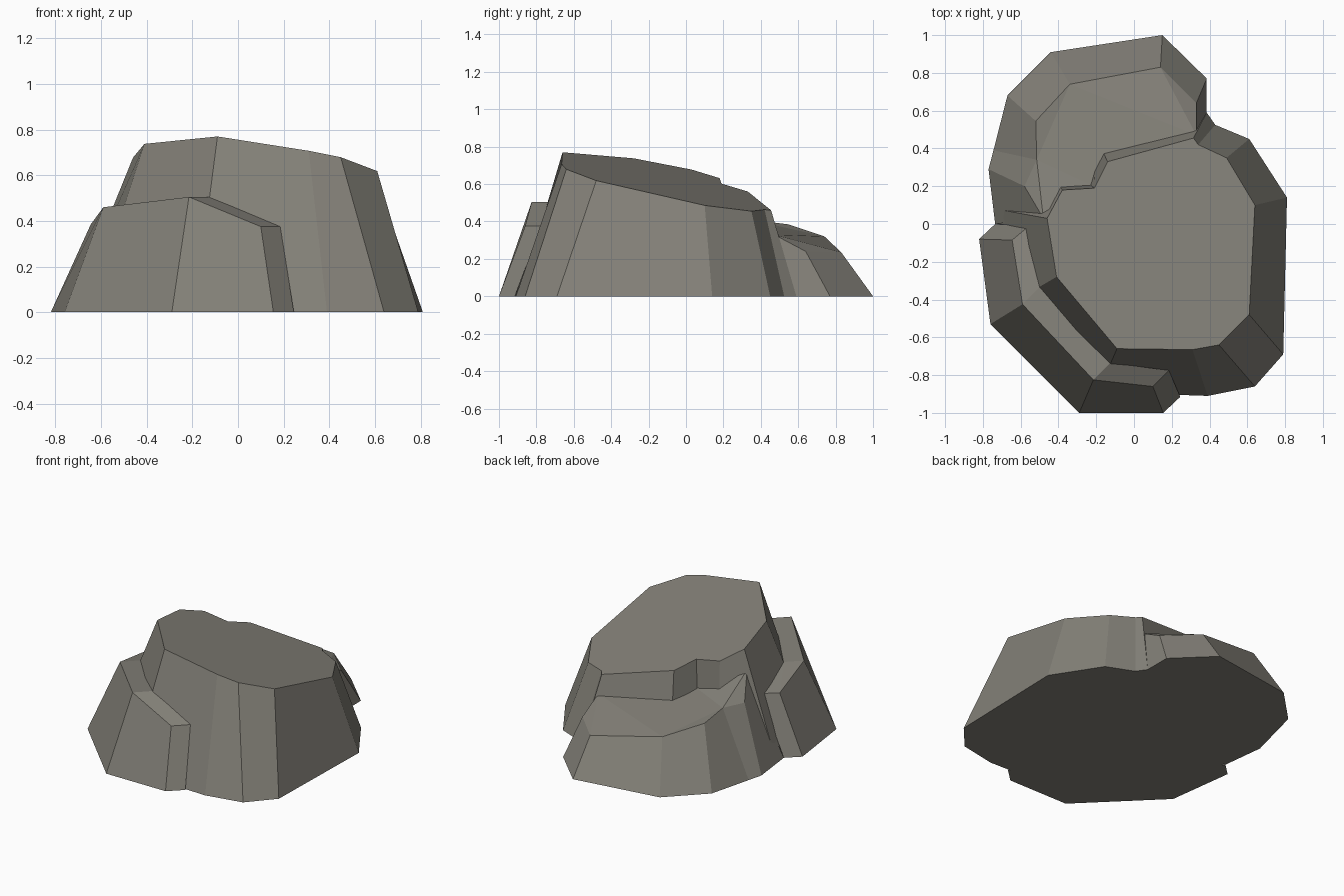
import bpy, bmesh

if "Cube" in bpy.data.objects:
    bpy.data.objects.remove(bpy.data.objects["Cube"])

stone = bpy.data.materials.new("warm_grey_stone")
stone.diffuse_color = (0.23, 0.22, 0.19, 1)
stone.use_nodes = True
stone.node_tree.nodes["Principled BSDF"].inputs["Base Color"].default_value = stone.diffuse_color


def slab(name, base, top):
    """Tapered rock: base outline (x, y) on the ground, top outline (x, y, z).
    Both counter-clockwise, same count; the top is fanned from its last point."""
    bm = bmesh.new()
    lo = [bm.verts.new((x, y, 0)) for x, y in base]
    hi = [bm.verts.new(p) for p in top]
    n = len(lo)
    bm.faces.new(lo[::-1])
    for i in range(n):
        j = (i + 1) % n
        bm.faces.new((lo[i], lo[j], hi[j], hi[i]))
    cap = bm.faces.new(hi)
    bmesh.ops.triangulate(bm, faces=[cap])
    bmesh.ops.recalc_face_normals(bm, faces=bm.faces)
    me = bpy.data.meshes.new(name)
    bm.to_mesh(me)
    bm.free()
    me.materials.append(stone)
    ob = bpy.data.objects.new(name, me)
    bpy.context.collection.objects.link(ob)
    return ob


def main_z(x, y):
    """Sloping plane of the main rock's top."""
    return 0.77 - 0.16 * (x + 0.09) - 0.22 * (y + 0.66)


# Main rock, tallest block with a tilted flat top
main_top = [(-.41, -.28), (-.09, -.66), (.31, -.665), (.45, -.64), (.61, -.48),
            (.64, .10), (.49, .35), (.34, .42), (.315, .455), (-.14, .33),
            (-.21, .19), (-.38, .18), (-.46, .03)]
main_base = [(-.65, -.42), (-.19, -.89), (.39, -.91), (.64, -.86), (.79, -.69),
             (.81, .14), (.61, .45), (.43, .525), (.385, .59), (-.20, .46),
             (-.27, .24), (-.41, .23), (-.735, .08)]
slab("main_rock", main_base, [(x, y, main_z(x, y)) for x, y in main_top])

# Lower rock step at the back
slab("back_step",
     [(.385, .59), (.385, .77), (.15, 1), (-.44, .91), (-.67, .68),
      (-.744, .39), (-.77, .29), (-.735, 0), (0, .1)],
     [(.33, .47, .33), (.33, .64, .24), (.14, .83, .235), (-.34, .74, .32),
      (-.52, .545, .385), (-.515, .34, .41), (-.58, .20, .41),
      (-.48, .03, .54), (0, .1, .42)])

# Narrow ledge wrapping the front left
slab("front_ledge",
     [(-.82, -.08), (-.76, -.53), (-.29, -1), (.155, -1), (.245, -.915),
      (-.1, -.7), (-.45, -.33), (-.735, 0)],
     [(-.645, -.085, .385), (-.59, -.425, .46), (-.215, -.825, .505),
      (.10, -.86, .375), (.185, -.775, .375), (-.125, -.735, .505),
      (-.50, -.335, .46), (-.555, -.01, .385)])
